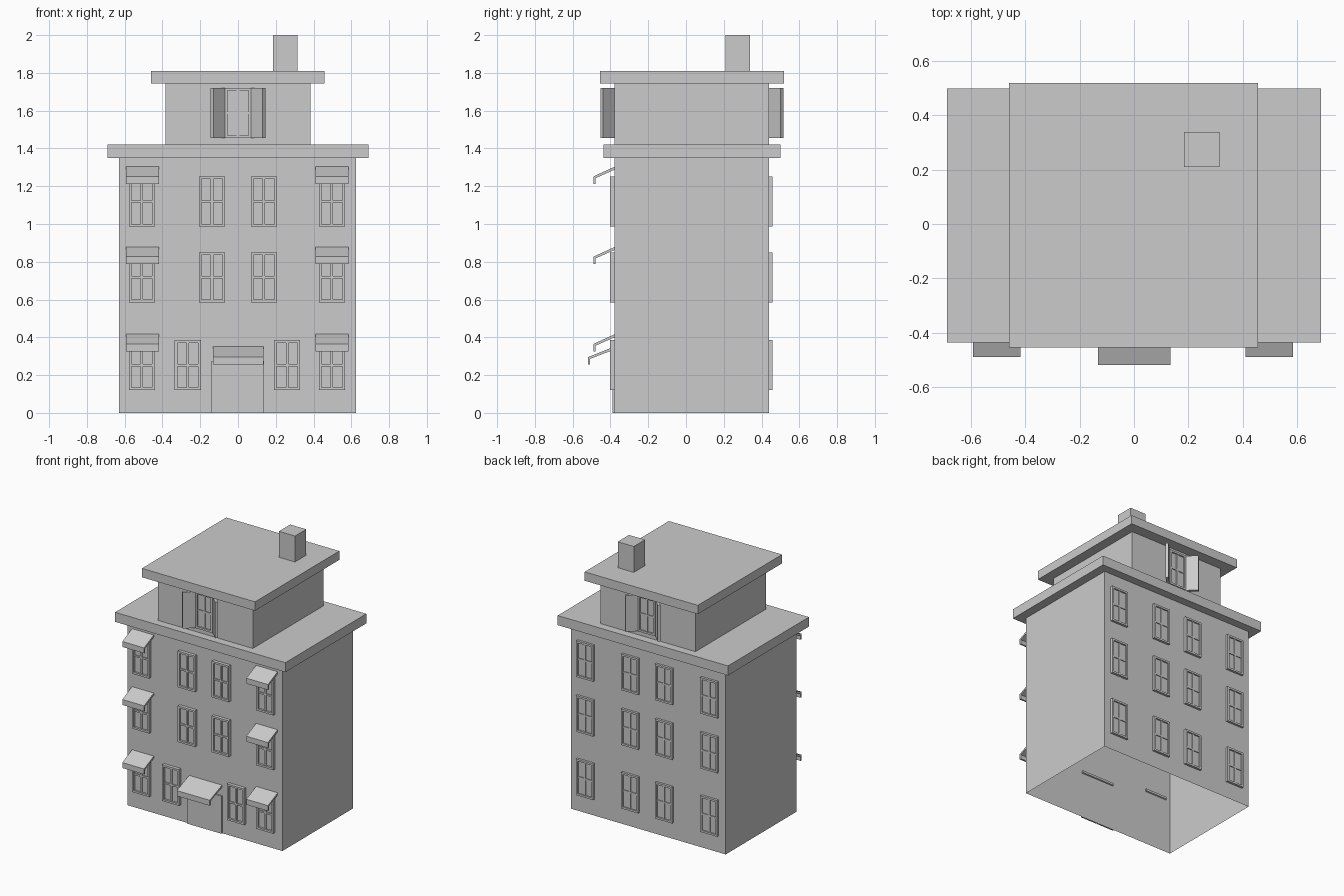
import bpy, bmesh

if "Cube" in bpy.data.objects:
    bpy.data.objects.remove(bpy.data.objects["Cube"])

FRONT, BACK = -0.378, 0.44   # wall planes


def finish(name, bm):
    bmesh.ops.recalc_face_normals(bm, faces=bm.faces)
    me = bpy.data.meshes.new(name)
    bm.to_mesh(me)
    bm.free()
    ob = bpy.data.objects.new(name, me)
    bpy.context.collection.objects.link(ob)
    return ob


def prism(bm, base, top):
    """Closed solid between two matching loops of points."""
    a = [bm.verts.new(p) for p in base]
    b = [bm.verts.new(p) for p in top]
    n = len(a)
    bm.faces.new(a[::-1])
    bm.faces.new(b)
    for i in range(n):
        j = (i + 1) % n
        bm.faces.new((a[i], a[j], b[j], b[i]))


def rect(x0, x1, y0, y1, z):
    return [(x0, y0, z), (x1, y0, z), (x1, y1, z), (x0, y1, z)]


def box(bm, x0, x1, y0, y1, z0, z1):
    prism(bm, rect(x0, x1, y0, y1, z0), rect(x0, x1, y0, y1, z1))


def window(name, x, z, wall, s, depth):
    """Framed four-pane window; s is the outward y direction."""
    w, h, f = 0.069, 0.265, 0.014
    bm = bmesh.new()

    def slab(x0, x1, z0, z1, d):
        y0, y1 = sorted((wall, wall + s * d))
        box(bm, x + x0, x + x1, y0, y1, z + z0, z + z1)
    slab(-w, -w + f, 0, h, depth)
    slab(w - f, w, 0, h, depth)
    slab(-w + f, w - f, 0, f, depth)
    slab(-w + f, w - f, h - f, h, depth)
    # glazing bars and recessed glass
    slab(-0.007, 0.007, f, h - f, depth * 0.75)
    for a, b in ((-w + f, -0.007), (0.007, w - f)):
        slab(a, b, h / 2 - 0.006, h / 2 + 0.006, depth * 0.75)
        slab(a, b, f, h / 2 - 0.006, depth * 0.4)
        slab(a, b, h / 2 + 0.006, h - f, depth * 0.4)
    finish(name, bm)


def awning(name, x0, x1, y, top, edge, bottom):
    """Sloping sheet with a hanging front edge; pokes slightly into the wall."""
    t = 0.012
    prof = [(FRONT + 0.008, top), (y, edge), (y, bottom), (y + t, bottom),
            (y + t, edge - 0.009), (FRONT + 0.008, top - 0.016)]
    bm = bmesh.new()
    prism(bm, [(x0, a, b) for a, b in prof], [(x1, a, b) for a, b in prof])
    finish(name, bm)


# Building shell: walls, cornice, attic and flat roof, open underneath
body = (-0.63, 0.625, FRONT, BACK)
cornice = (-0.69, 0.69, -0.437, 0.50)
attic = (-0.385, 0.385, FRONT, BACK)
roof = (-0.46, 0.457, -0.455, 0.52)
levels = [(body, 0), (body, 1.35), (cornice, 1.35), (cornice, 1.42), (attic, 1.42),
          (attic, 1.745), (roof, 1.745), (roof, 1.81)]
bm = bmesh.new()
loops = [[bm.verts.new(p) for p in rect(*r, z)] for r, z in levels]
for a, b in zip(loops, loops[1:]):
    for i in range(4):
        j = (i + 1) % 4
        bm.faces.new((a[i], a[j], b[j], b[i]))
bm.faces.new(loops[-1])
finish("building_shell", bm)

# Chimney
bm = bmesh.new()
box(bm, 0.185, 0.315, 0.21, 0.34, 1.80, 2.0)
finish("chimney", bm)

# Windows on three floors, front and back
for floor, z in enumerate((0.12, 0.585, 0.987)):
    inner = (-0.266, 0.26) if floor == 0 else (-0.138, 0.137)
    for x in (-0.509, *inner, 0.497):
        window("front_window", x, z, FRONT, -1, 0.024)
    for x in (-0.503, -0.137, 0.138, 0.503):
        window("back_window", x, z, BACK, 1, 0.017)

# Window awnings on the outer front columns
for top in (0.42, 0.882, 1.307):
    for x0, x1 in ((-0.594, -0.418), (0.411, 0.586)):
        awning("window_awning", x0, x1, -0.49, top, top - 0.055, top - 0.095)

# Double door and its awning
for name, x0, x1 in (("left_door", -0.14, -0.001), ("right_door", 0.001, 0.138)):
    bm = bmesh.new()
    box(bm, x0, x1, FRONT - 0.01, FRONT, 0, 0.275)
    finish(name, bm)
awning("door_awning", -0.132, 0.135, -0.52, 0.355, 0.295, 0.255)

# Attic windows with shutters swung open at 45 degrees
for wall, s, side in ((FRONT, -1, "front"), (BACK, 1, "back")):
    window(side + "_attic_window", 0, 1.455, wall, s, 0.018)
    for m in (-1, 1):
        plan = [(0.084, 0), (0.145, 0.061), (0.131, 0.075), (0.07, 0.014)]
        bm = bmesh.new()
        prism(bm, [(m * x, wall + s * d, 1.455) for x, d in plan],
              [(m * x, wall + s * d, 1.72) for x, d in plan])
        finish(side + "_shutter", bm)
